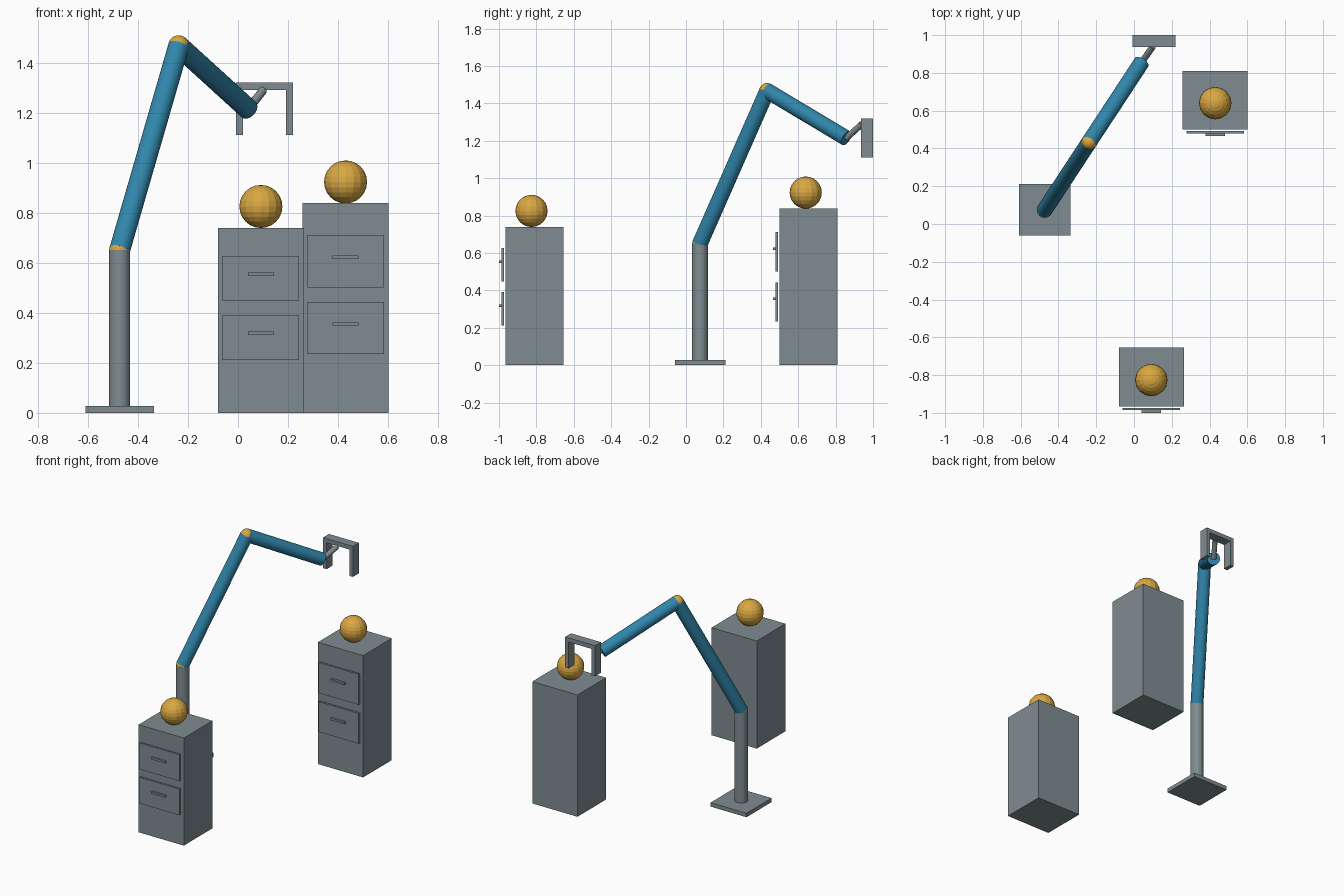
import bpy
from mathutils import Vector

if "Cube" in bpy.data.objects:
    bpy.data.objects.remove(bpy.data.objects["Cube"])


def material(name, color):
    m = bpy.data.materials.new(name)
    m.diffuse_color = (*color, 1)
    m.use_nodes = True
    m.node_tree.nodes["Principled BSDF"].inputs["Base Color"].default_value = m.diffuse_color
    return m


GREY = material("steel grey", (0.215, 0.265, 0.285))
BLUE = material("arm blue", (0.03, 0.238, 0.407))
GOLD = material("ball gold", (0.70, 0.39, 0.055))


def finish(name, mat):
    ob = bpy.context.object
    ob.name = name
    ob.data.materials.append(mat)
    return ob


def box(name, x0, x1, y0, y1, z0, z1, mat=GREY):
    bpy.ops.mesh.primitive_cube_add(
        size=1, location=((x0 + x1) / 2, (y0 + y1) / 2, (z0 + z1) / 2))
    bpy.context.object.scale = (x1 - x0, y1 - y0, z1 - z0)
    return finish(name, mat)


def ball(name, center, radius):
    bpy.ops.mesh.primitive_uv_sphere_add(
        segments=16, ring_count=12, radius=radius, location=center)
    return finish(name, GOLD)


def rod(name, a, b, radius, mat):
    a, b = Vector(a), Vector(b)
    d = b - a
    bpy.ops.mesh.primitive_cylinder_add(
        vertices=24, radius=radius, depth=d.length, location=(a + b) / 2,
        rotation=d.to_track_quat('Z', 'Y').to_euler())
    return finish(name, mat)


# Robot arm: base, column, two links and their joints
shoulder = (-0.473, 0.075, 0.651)
elbow = (-0.237, 0.434, 1.467)
wrist = (0.041, 0.857, 1.214)
box("arm_base", -0.609, -0.336, -0.06, 0.212, 0, 0.028)
rod("arm_column", (-0.473, 0.075, 0.02), shoulder, 0.042, GREY)
ball("shoulder_joint", shoulder, 0.042)
rod("upper_arm", shoulder, elbow, 0.042, BLUE)
ball("elbow_joint", elbow, 0.042)
rod("forearm", elbow, wrist, 0.042, BLUE)
rod("wrist_rod", wrist, (0.1, 0.94, 1.289), 0.017, GREY)

# Gripper: crossbar and two prongs
box("gripper_bar", -0.008, 0.219, 0.936, 1.0, 1.291, 1.32)
for side, x in (("left", -0.008), ("right", 0.192)):
    box("gripper_prong_" + side, x, x + 0.027, 0.936, 1.0, 1.11, 1.291)


# Cabinets with two drawers each and a ball on top
def cabinet(name, cx, y0, height, ball_y, drawers):
    box(name, cx - 0.172, cx + 0.172, y0, y0 + 0.311, 0, height)
    for i, (z0, z1) in enumerate(drawers, 1):
        box(f"{name}_drawer_{i}", cx - 0.153, cx + 0.153,
            y0 - 0.021, y0 - 0.008, z0, z1)
        zc = (z0 + z1) / 2 + 0.016
        box(f"{name}_handle_{i}", cx - 0.052, cx + 0.052,
            y0 - 0.035, y0 - 0.020, zc - 0.007, zc + 0.007)
    ball(name + "_ball", (cx, ball_y, height + 0.085), 0.086)


cabinet("front_cabinet", 0.0915, -0.965, 0.74, -0.826,
        ((0.212, 0.392), (0.447, 0.628)))
cabinet("rear_cabinet", 0.43, 0.50, 0.838, 0.64,
        ((0.235, 0.443), (0.502, 0.712)))
